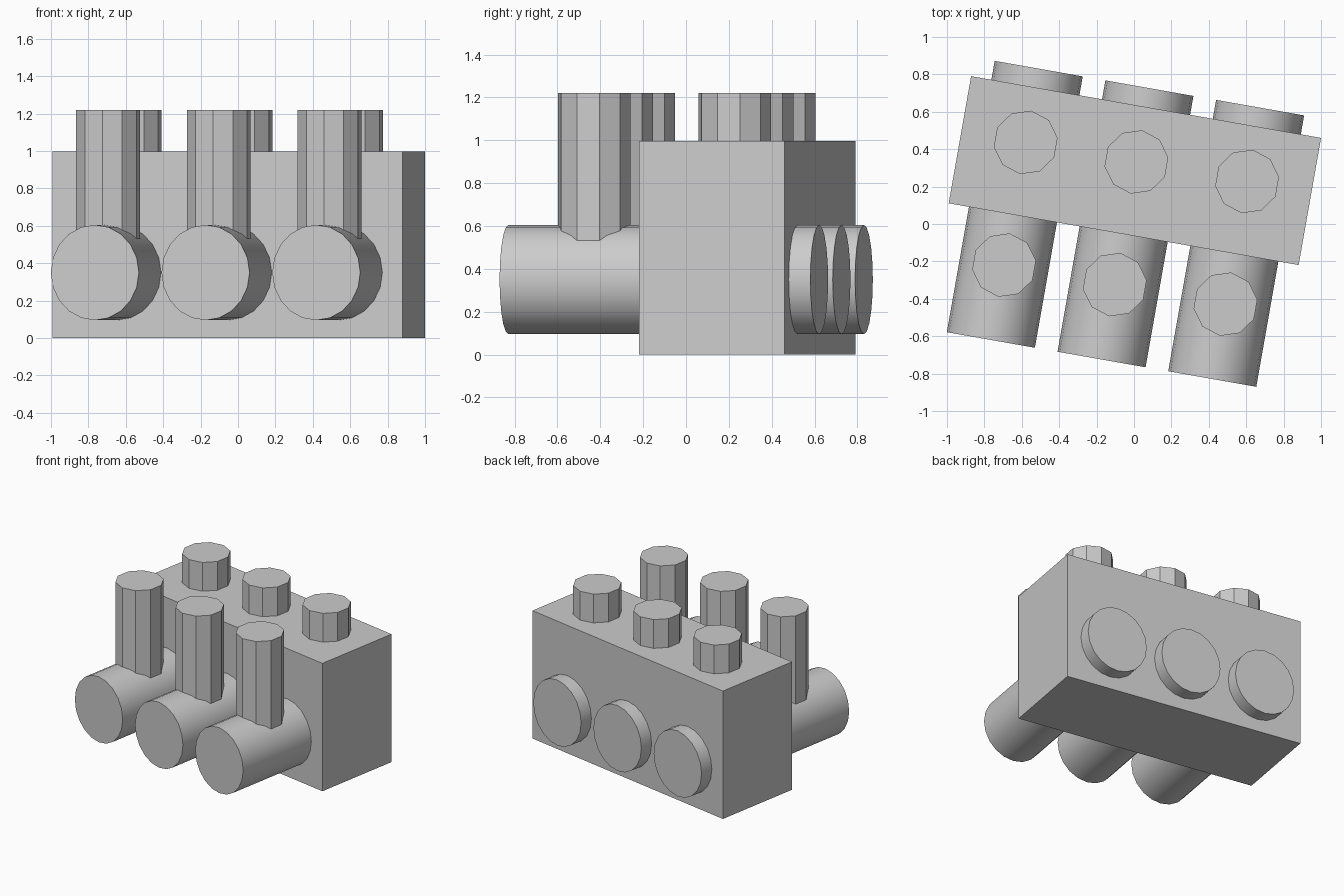
import bpy
import math
from mathutils import Matrix

cube = bpy.data.objects.get("Cube")
if cube:
    bpy.data.objects.remove(cube, do_unlink=True)

grey = bpy.data.materials.new("plain grey")
grey.use_nodes = True
colour = (0.6, 0.6, 0.6, 1)
grey.diffuse_color = colour
grey.node_tree.nodes["Principled BSDF"].inputs["Base Color"].default_value = colour

TURN = Matrix.Rotation(math.radians(-10), 4, "Z")  # whole model is turned
MID = -0.045                                       # middle along the block
PITCH = 0.601                                      # spacing of the columns


def finish(name, centre, rotation=Matrix(), smooth=False):
    obj = bpy.context.object
    obj.name = name
    obj.data.materials.append(grey)
    obj.data.transform(rotation)
    obj.matrix_world = TURN @ Matrix.Translation(centre)
    if smooth:
        bpy.ops.object.shade_smooth_by_angle(angle=math.radians(30))
    return obj


def peg(name, x, y, bottom, top):
    bpy.ops.mesh.primitive_cylinder_add(vertices=10, radius=0.172, depth=top - bottom)
    finish(name, (x, y, (bottom + top) / 2))


# Main block
bpy.ops.mesh.primitive_cube_add(size=1)
finish("block", (MID, 0.282, 0.498), Matrix.Diagonal((1.90, 0.69, 0.996, 1)))

# Three columns: a long tube through the block, a tall and a short peg
for i, side in enumerate(("right", "middle", "left")):
    x = MID + (i - 1) * PITCH
    bpy.ops.mesh.primitive_cylinder_add(vertices=20, radius=1, depth=1.473)
    shape = Matrix.Diagonal((0.239, 0.255, 1, 1))
    finish(side + "_tube", (x, -0.007, 0.35),
           Matrix.Rotation(math.pi / 2, 4, "X") @ shape, smooth=True)
    peg(side + "_front_peg", x, -0.337, 0.35, 1.22)
    peg(side + "_top_peg", x, 0.329, 0.9, 1.22)
